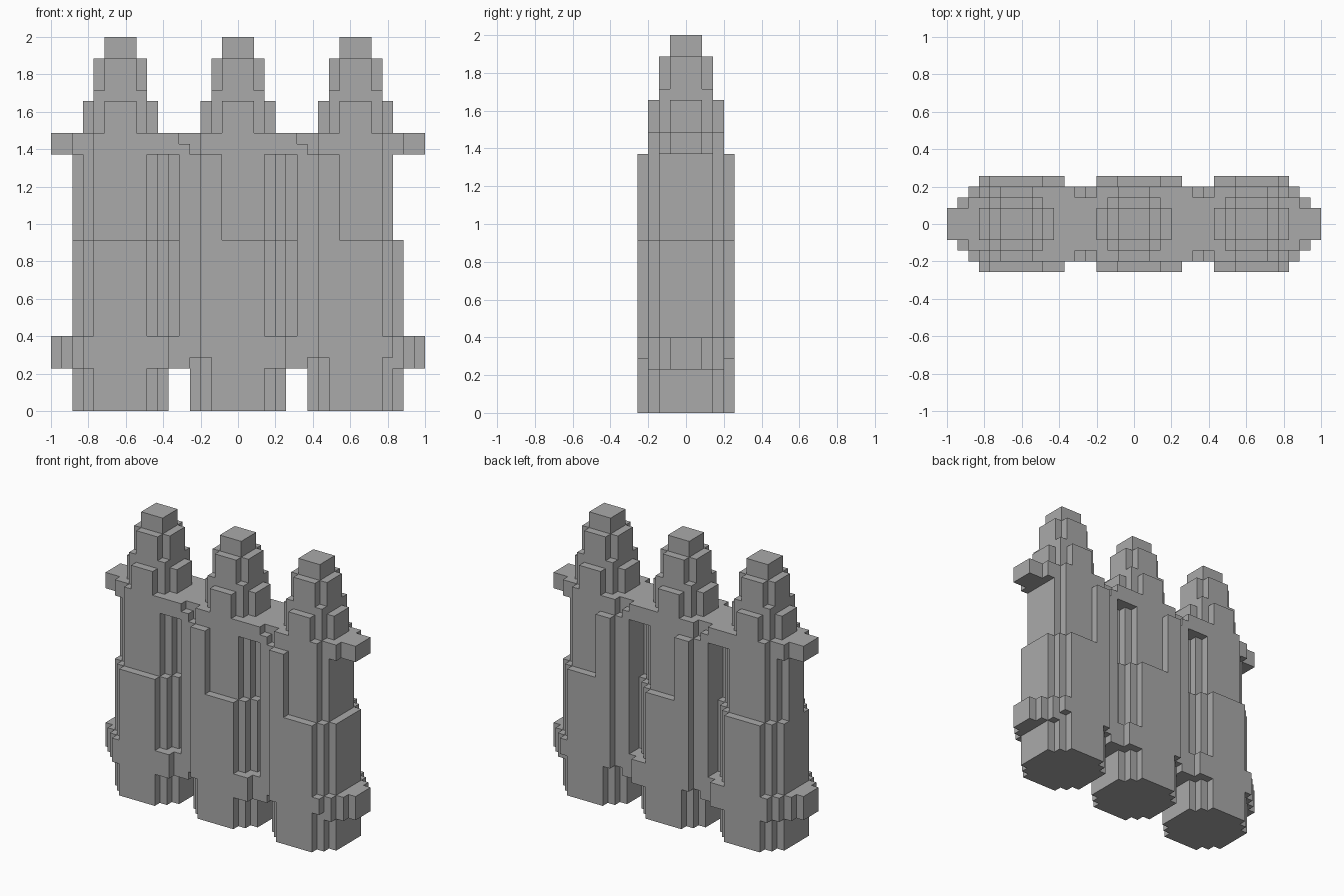
import bpy
import bmesh
from mathutils import Vector

old = bpy.data.objects.get("Cube")
if old:
    bpy.data.objects.remove(old, do_unlink=True)

N = 35            # blocks along the longest side
S = 2 / N         # block size
PITCH = 11        # spacing of the three towers

stone = bpy.data.materials.new("grey stone")
stone.use_nodes = True
GREY = (0.4, 0.4, 0.4, 1)
stone.diffuse_color = GREY
stone.node_tree.nodes["Principled BSDF"].inputs["Base Color"].default_value = GREY

cells = {}        # block position -> part name


def box(part, x0, x1, half, z0, z1):
    """Fill blocks from x0 to x1 and z0 to z1, to half blocks either side of y = 0."""
    for x in range(x0, x1):
        for y in range(-half, half + 1):
            for z in range(z0, z1):
                cells.setdefault((x, y, z), part)


def stepped(part, layers, z0, z1, shift=0):
    """Stack boxes of different depth into a stepped round footprint."""
    for x0, x1, half in layers:
        box(part, x0 + shift, x1 + shift, half, z0, z1)


SIDES = ("right", "middle", "left")
for i, side in enumerate(SIDES):
    d = i * PITCH
    # Lower and upper shaft
    stepped(side + "_shaft", [(4, 9, 4), (3, 10, 3), (2, 11, 2)], 0, 16, d)
    stepped(side + "_shaft", [(4, 9, 3), (3, 10, 2)], 16, 24, d)
    if i < 2:
        box(side + "_shaft", 2 + d, 11 + d, 1, 16, 24)
    # Stepped spire
    stepped(side + "_spire", [(5, 8, 3), (4, 9, 2), (3, 10, 1)], 26, 29, d)
    box(side + "_spire", 4 + d, 9 + d, 2, 29, 30)
    stepped(side + "_spire", [(5, 8, 2), (4, 9, 1)], 30, 33, d)
    box(side + "_spire", 5 + d, 8 + d, 1, 33, 35)

# Plinth band around the foot, bridging the gaps between shafts
box("plinth_band", 0, 35, 1, 4, 7)
box("plinth_band", 1, 34, 2, 4, 7)
box("plinth_band", 2, 13, 3, 4, 7)
box("plinth_band", 3, 11, 4, 4, 7)
box("plinth_band", 13, 24, 3, 5, 7)
box("plinth_band", 14, 22, 4, 5, 7)
box("plinth_band", 15, 24, 3, 4, 7)
box("plinth_band", 20, 22, 4, 4, 7)
box("plinth_band", 24, 33, 3, 5, 7)
box("plinth_band", 26, 33, 3, 4, 7)
box("plinth_band", 25, 32, 4, 5, 7)

# Walls between shafts: niche, pier and projecting buttress
for name, d in (("right_wall", 0), ("left_wall", PITCH)):
    box(name, 11 + d, 12 + d, 1, 7, 16)
    box(name, 11 + d, 12 + d, 0, 16, 24)
    box(name, 12 + d, 14 + d, 3, 5, 24)
    box(name, 14 + d, 16 + d, 4, 5, 24)

# Cornice slab with end brackets and stepped notches
box("cornice", 0, 35, 1, 24, 26)
box("cornice", 2, 33, 2, 24, 26)
box("cornice", 4, 12, 3, 24, 26)
box("cornice", 12, 13, 3, 24, 25)
box("cornice", 14, 23, 3, 24, 26)
box("cornice", 23, 24, 3, 24, 25)
box("cornice", 25, 31, 3, 24, 26)


def build(part):
    """Make one part from the exposed block faces and merge flat areas."""
    bm = bmesh.new()
    verts = {}

    def corner(p):
        key = tuple(round(c * 2) for c in p)
        if key not in verts:
            verts[key] = bm.verts.new(((p.x - N / 2) * S, p.y * S, p.z * S))
        return verts[key]

    for cell, owner in cells.items():
        if owner != part:
            continue
        centre = Vector(cell) + Vector((0.5, 0, 0.5))
        for axis in range(3):
            for sign in (-1, 1):
                n = Vector((0, 0, 0))
                n[axis] = sign
                if tuple(int(a + b) for a, b in zip(cell, n)) in cells:
                    continue
                u = Vector((0, 0, 0))
                u[(axis + 1) % 3] = 1
                v = n.cross(u)
                bm.faces.new([corner(centre + (n + a * u + b * v) / 2)
                              for a, b in ((-1, -1), (1, -1), (1, 1), (-1, 1))])
    bmesh.ops.dissolve_limit(bm, angle_limit=0.01, verts=bm.verts[:], edges=bm.edges[:])
    mesh = bpy.data.meshes.new(part)
    bm.to_mesh(mesh)
    bm.free()
    mesh.materials.append(stone)
    bpy.context.collection.objects.link(bpy.data.objects.new(part, mesh))


for part in sorted(set(cells.values())):
    build(part)
